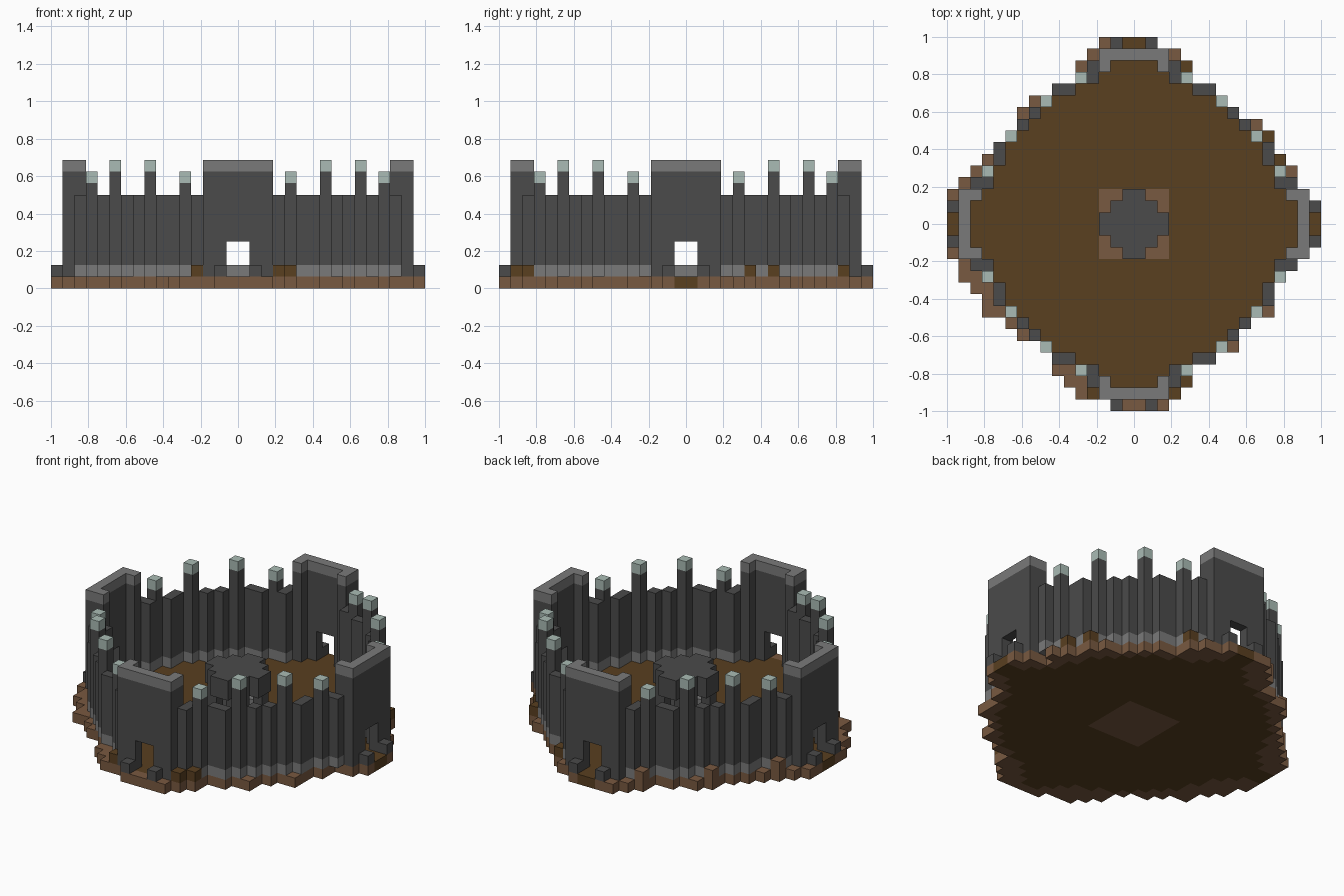
import bpy
import bmesh
from mathutils import Vector

cube = bpy.data.objects.get("Cube")
if cube:
    bpy.data.objects.remove(cube, do_unlink=True)

UNIT = 1 / 16  # edge of one block


def make_material(name, rgb):
    mat = bpy.data.materials.new(name)
    mat.use_nodes = True
    mat.diffuse_color = (*rgb, 1)
    mat.node_tree.nodes["Principled BSDF"].inputs["Base Color"].default_value = (*rgb, 1)
    return mat


DARK = make_material("dark stone", (.07, .07, .07))
PALE = make_material("pale stone", (.195, .195, .195))
MINT = make_material("pale green stone", (.4, .5, .46))
CLAY = make_material("light earth", (.19, .1, .052))
SOIL = make_material("dark earth", (.1, .05, .0145))

AXES = [Vector(v) for v in ((1, 0, 0), (0, 1, 0), (0, 0, 1))]


def build(name, cells):
    """Skin a {(i, j, k): material} block map, keeping only exposed faces."""
    mats = list(dict.fromkeys(cells.values()))
    bm = bmesh.new()
    for cell, mat in cells.items():
        for a, axis in enumerate(AXES):
            u, v = AXES[(a + 1) % 3], AXES[(a + 2) % 3]
            for side in (0, 1):
                step = axis if side else -axis
                if tuple(int(c) for c in Vector(cell) + step) in cells:
                    continue
                base = Vector(cell) + axis * side
                ring = [base, base + u, base + u + v, base + v]
                if not side:
                    ring.reverse()
                face = bm.faces.new([bm.verts.new(p * UNIT) for p in ring])
                face.material_index = mats.index(mat)
    bmesh.ops.remove_doubles(bm, verts=bm.verts[:], dist=UNIT / 100)
    mesh = bpy.data.meshes.new(name)
    bm.to_mesh(mesh)
    bm.free()
    for mat in mats:
        mesh.materials.append(mat)
    obj = bpy.data.objects.new(name, mesh)
    bpy.context.collection.objects.link(obj)


def fold(i):
    """Distance index from the centre line, the same on both sides."""
    return i if i >= 0 else -1 - i


def around(p, q):
    """All eight mirrored positions of a block."""
    return {(i, j) for a, b in ((p, q), (q, p))
            for i in (a, -1 - a) for j in (b, -1 - b)}


def column(cells, spots, low, high, mat):
    for i, j in spots:
        for k in range(low, high):
            cells[i, j, k] = mat


# Ring wall: pale footing, dark body, taller merlons with green caps
wall = {}
for p, q, top in ((3, 13, 8), (3, 12, 8), (4, 12, 10), (5, 11, 8),
                  (6, 11, 8), (7, 10, 11), (8, 9, 8)):
    spots = around(p, q)
    column(wall, spots, 1, 2, PALE)
    column(wall, spots, 2, top, DARK)
    if top > 8:
        column(wall, spots, top - 1, top, MINT)
wall_plan = {(i, j) for i, j, k in wall}
build("ring_wall", wall)

# Four gatehouses: thin wall with returns, doorway and pale coping
gates = {}
for p, q, low in ((0, 14, 4), (1, 14, 1), (2, 14, 1), (2, 13, 1)):
    column(gates, around(p, q), low, 10, DARK)
    column(gates, around(p, q), 10, 11, PALE)
gate_plan = {(i, j) for i, j, k in gates}
build("gatehouses", gates)

# Low blocks on both sides of each doorway
posts = {}
column(posts, around(1, 15), 1, 2, DARK)
build("gate_posts", posts)

# Ground slab with a ragged rim, as (first, last) block per row from the back
SPANS = [(-3, 1), (-4, 3), (-5, 4), (-5, 4), (-7, 6), (-9, 7), (-10, 8), (-10, 10),
         (-11, 11), (-12, 11), (-13, 12), (-14, 13), (-15, 12), (-16, 14), (-16, 15),
         (-16, 15), (-16, 15), (-16, 15), (-16, 14), (-15, 12), (-15, 12), (-14, 11),
         (-13, 11), (-13, 11), (-11, 9), (-10, 8), (-8, 8), (-7, 6), (-7, 4), (-6, 4),
         (-5, 3), (-2, 2)]
ground = {}
for row, (first, last) in enumerate(SPANS):
    j = 15 - row
    inner = [i for i, y in wall_plan | gate_plan if y == j]
    for i in range(first, last + 1):
        p, q = fold(i), fold(j)
        inside = bool(inner) and min(inner) < i < max(inner) and (i, j) not in wall_plan | gate_plan
        path = min(p, q) == 0 and j > -16
        hub = max(p, q) <= 2
        ground[i, j, 0] = SOIL if (inside or path) and not hub else CLAY
build("ground", ground)

# Loose earth mounds outside the wall
mounds = {}
column(mounds, [(-4, -15), (3, -15), (4, -14), (11, 7), (12, 5), (4, 13)], 1, 2, SOIL)
column(mounds, [(-14, 4), (-10, 9), (-5, 13)], 1, 2, CLAY)
build("earth_mounds", mounds)

# Central shelter: pale kerb, corner posts and a stepped roof
shelter = {}
column(shelter, around(0, 2), 1, 2, PALE)
column(shelter, around(1, 1), 1, 5, DARK)
column(shelter, around(0, 2), 4, 6, DARK)
for p, q in ((0, 0), (0, 1), (1, 1)):
    column(shelter, around(p, q), 5, 6, DARK)
build("central_shelter", shelter)
